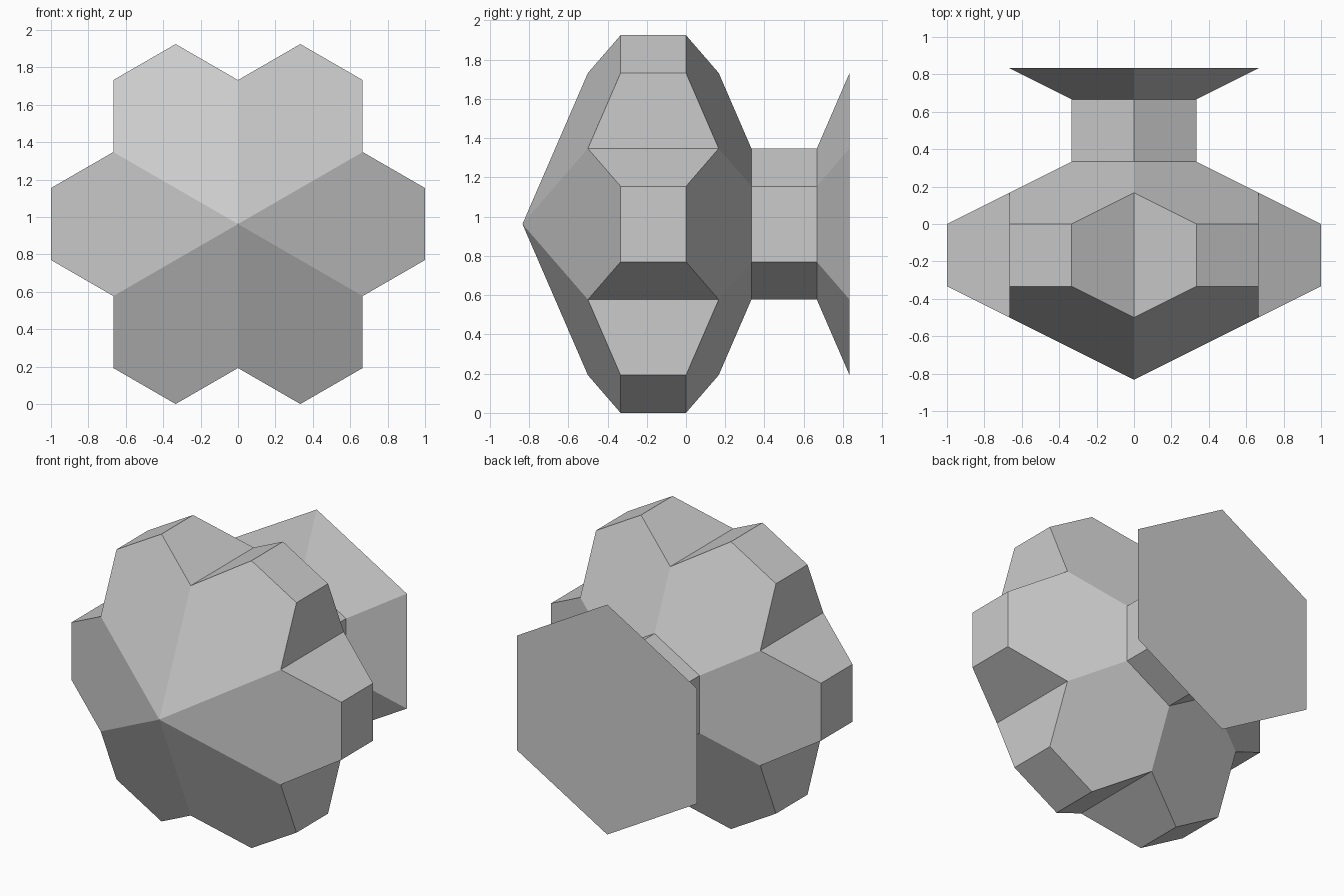
import bpy
import bmesh
from math import cos, sin, pi, sqrt, atan2, hypot
from mathutils import Vector

if "Cube" in bpy.data.objects:
    bpy.data.objects.remove(bpy.data.objects["Cube"], do_unlink=True)

A = 1 / 3                       # inradius of one hexagon cell
R = 2 * A / sqrt(3)             # corner radius of one hexagon cell
CENTRE_Z = 2.5 * R              # height of the axis, which runs along y
STEP = pi / 3

grey = bpy.data.materials.new("plain_grey")
grey.use_nodes = True
colour = (0.6, 0.6, 0.6, 1)
grey.diffuse_color = colour
grey.node_tree.nodes["Principled BSDF"].inputs["Base Color"].default_value = colour


def polar(radius, angle, y):
    return Vector((radius * cos(angle), y, CENTRE_Z + radius * sin(angle)))


def hexagon(radius, y):
    """Corners of a hexagon standing on a point, facing along y."""
    return [polar(radius, STEP * (k + 0.5), y) for k in range(6)]


def bands(lower, upper):
    """Quads joining two rings of six corners."""
    return [[lower[k - 1], lower[k], upper[k], upper[k - 1]] for k in range(6)]


def build(name, polygons, centre_y):
    """Weld polygons into a flat shaded shell facing away from its centre."""
    bm = bmesh.new()
    for polygon in polygons:
        bm.faces.new([bm.verts.new(p) for p in polygon])
    bmesh.ops.remove_doubles(bm, verts=bm.verts[:], dist=0.0005)
    bm.normal_update()
    centre = Vector((0, centre_y, CENTRE_Z))
    for face in bm.faces:
        if face.normal.dot(face.calc_center_median() - centre) < 0:
            face.normal_flip()
    mesh = bpy.data.meshes.new(name)
    bm.to_mesh(mesh)
    bm.free()
    mesh.materials.append(grey)
    obj = bpy.data.objects.new(name, mesh)
    bpy.context.collection.objects.link(obj)


# Six petal body: pointed front, notched rim, sloping back with a hexagonal opening
apex = Vector((0, -2.5 * A, CENTRE_Z))
notch_front = hexagon(2 * R, -1.5 * A)
notch_back = hexagon(2 * R, 0.5 * A)
opening = hexagon(R, A)
tip_radius, tip_angle = hypot(3 * A, R / 2), atan2(R / 2, 3 * A)
body = []
for k in range(6):
    right, left = STEP * k - tip_angle, STEP * k + tip_angle
    f0, f1 = polar(tip_radius, right, -A), polar(tip_radius, left, -A)
    b0, b1 = polar(tip_radius, right, 0), polar(tip_radius, left, 0)
    nf0, nf1 = notch_front[k - 1], notch_front[k]
    nb0, nb1 = notch_back[k - 1], notch_back[k]
    body += [
        [apex, nf0, f0, f1, nf1],                       # front face
        [opening[k - 1], nb0, b0, b1, nb1, opening[k]],  # back face
        [f0, f1, b1, b0],                               # outer rim
        [nf0, f0, b0, nb0],                             # notch sides
        [nf1, f1, b1, nb1],
    ]
build("petal_body", body, -0.5 * A)

# Straight hexagonal neck
neck_end = hexagon(R, 2 * A)
build("neck", bands(opening, neck_end), 1.5 * A)

# Flared base with a flat back
rim = hexagon(2 * R, 2.5 * A)
build("flared_base", bands(neck_end, rim) + [rim], 2.3 * A)
